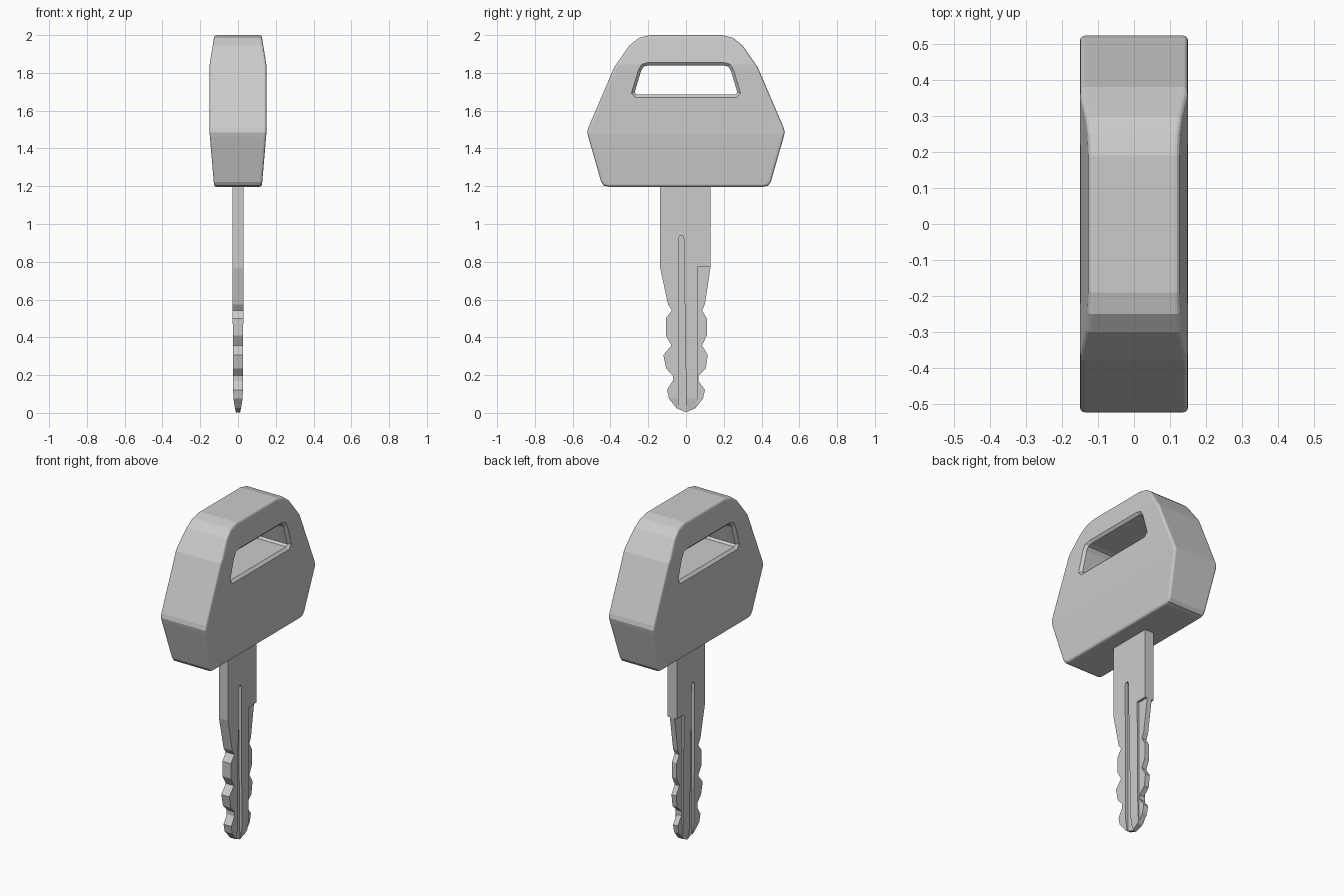
import bpy
import bmesh
from math import copysign, sin, cos, radians
from mathutils import Vector

if "Cube" in bpy.data.objects:
    bpy.data.objects.remove(bpy.data.objects["Cube"])


def mirrored(half):
    """Close a right-hand half outline (bottom to top) by mirroring in y."""
    return half + [(-y, z) for y, z in reversed(half)]


def inset(pts, d):
    """Offset a counter-clockwise outline inward by d with mitred corners."""
    if d == 0:
        return pts
    out = []
    for i, p in enumerate(pts):
        a, b, c = Vector(pts[i - 1]), Vector(p), Vector(pts[(i + 1) % len(pts)])
        e1, e2 = (b - a).normalized(), (c - b).normalized()
        n1, n2 = Vector((-e1.y, e1.x)), Vector((-e2.y, e2.x))
        out.append(b + (n1 + n2) * d / (1 + n1.dot(n2)))
    return out


def half_width(z, knots):
    if z <= knots[0][0]:
        return knots[0][1]
    for (z0, w0), (z1, w1) in zip(knots, knots[1:]):
        if z <= z1:
            return w0 + (w1 - w0) * (z - z0) / (z1 - z0)
    return knots[-1][1]


def slab(name, pts, knots, layers):
    """Slab across x; layers are (depth below face, outline inset),
    knots give the half width along z."""
    bm = bmesh.new()
    rows = [(-1, d, i) for d, i in layers] + [(1, d, i) for d, i in reversed(layers)]
    loops = [[bm.verts.new((s * (1 - d), y, z)) for y, z in inset(pts, i)]
             for s, d, i in rows]
    n = len(pts)
    for a, b in zip(loops, loops[1:]):
        for k in range(n):
            bm.faces.new((a[k], a[(k + 1) % n], b[(k + 1) % n], b[k]))
    caps = [bm.faces.new(loops[0][::-1]), bm.faces.new(loops[-1])]
    bm.normal_update()
    bmesh.ops.triangulate(bm, faces=caps)
    for z, _ in knots[1:-1]:
        bmesh.ops.bisect_plane(bm, geom=bm.verts[:] + bm.edges[:] + bm.faces[:],
                               dist=1e-5, plane_co=(0, 0, z), plane_no=(0, 0, 1))
    for v in bm.verts:
        v.co.x = copysign(half_width(v.co.z, knots) + abs(v.co.x) - 1, v.co.x)
    bm.normal_update()
    me = bpy.data.meshes.new(name)
    bm.to_mesh(me)
    bm.free()
    ob = bpy.data.objects.new(name, me)
    bpy.context.collection.objects.link(ob)
    return ob


def prism(name, pts, x0, x1):
    """Plain prism between x0 and x1."""
    mid, h = (x0 + x1) / 2, (x1 - x0) / 2
    ob = slab(name, pts, [(0, h), (2, h)], [(0, 0)])
    for v in ob.data.vertices:
        v.co.x += mid
    ob.data.update()
    return ob


def cut(ob, cutter):
    """Subtract the cutter, trying a second solver if the first comes back empty."""
    bpy.context.view_layer.update()
    for solver in ('EXACT', 'FLOAT'):
        mod = ob.modifiers.new("cut", 'BOOLEAN')
        mod.operation, mod.solver, mod.object = 'DIFFERENCE', solver, cutter
        graph = bpy.context.evaluated_depsgraph_get()
        result = bpy.data.meshes.new_from_object(ob.evaluated_get(graph))
        ob.modifiers.remove(mod)
        if len(result.polygons) > 5:
            result.name = ob.name
            ob.data = result
            break
    bpy.data.objects.remove(cutter)


# Handle with tapered top and bottom and rounded rim
handle_knots = [(1.195, 0.126), (1.475, 0.15), (1.845, 0.15), (2.0, 0.125)]
outline = mirrored([(0.41, 1.197), (0.435, 1.203), (0.449, 1.223), (0.517, 1.46),
                    (0.523, 1.485), (0.517, 1.51), (0.38, 1.83), (0.3, 1.945),
                    (0.25, 1.985), (0.19, 2.0)])
R = 0.013
rim = [(R * (1 - cos(radians(a))), R * (1 - sin(radians(a)))) for a in (0, 30, 60, 90)]
handle = slab("handle", outline, handle_knots, rim)

# Flared slot through the handle
slot = mirrored([(0.26, 1.685), (0.272, 1.697), (0.238, 1.81), (0.224, 1.833),
                 (0.2, 1.84)])
cut(handle, slab("slot_cutter", slot, handle_knots, [(-0.02, -0.035), (0.015, 0)]))

# Blade with teeth on both edges
right = [(0.05, 0.025), (0.09, 0.075), (0.1, 0.122), (0.065, 0.17), (0.065, 0.197),
         (0.105, 0.235), (0.115, 0.307), (0.085, 0.357), (0.11, 0.41), (0.11, 0.5),
         (0.085, 0.543), (0.1, 0.575), (0.13, 0.772), (0.13, 1.25)]
left = [(-0.137, 1.25), (-0.137, 0.768), (-0.095, 0.573), (-0.075, 0.543),
        (-0.107, 0.5), (-0.107, 0.41), (-0.077, 0.357), (-0.12, 0.307),
        (-0.105, 0.235), (-0.07, 0.197), (-0.07, 0.17), (-0.1, 0.122),
        (-0.09, 0.075), (-0.05, 0.025)]
blade = slab("blade", [(0, 0.003)] + right + left,
             [(0, 0.012), (0.08, 0.025), (0.78, 0.03), (1.25, 0.03)], [(0, 0)])

# Centre groove and thinned edge, on both faces
groove = [(-0.04, -0.05), (0.003, -0.05), (-0.012, 0.925), (-0.017, 0.936),
          (-0.033, 0.936), (-0.038, 0.925)]
ledge = [(0.062, -0.05), (0.2, -0.05), (0.2, 0.776), (0.062, 0.776)]
for shape, floor in ((groove, 0.0105), (ledge, 0.0155)):
    for x0, x1 in ((floor, 0.1), (-0.1, -floor)):
        cut(blade, prism("blade_cutter", shape, x0, x1))
